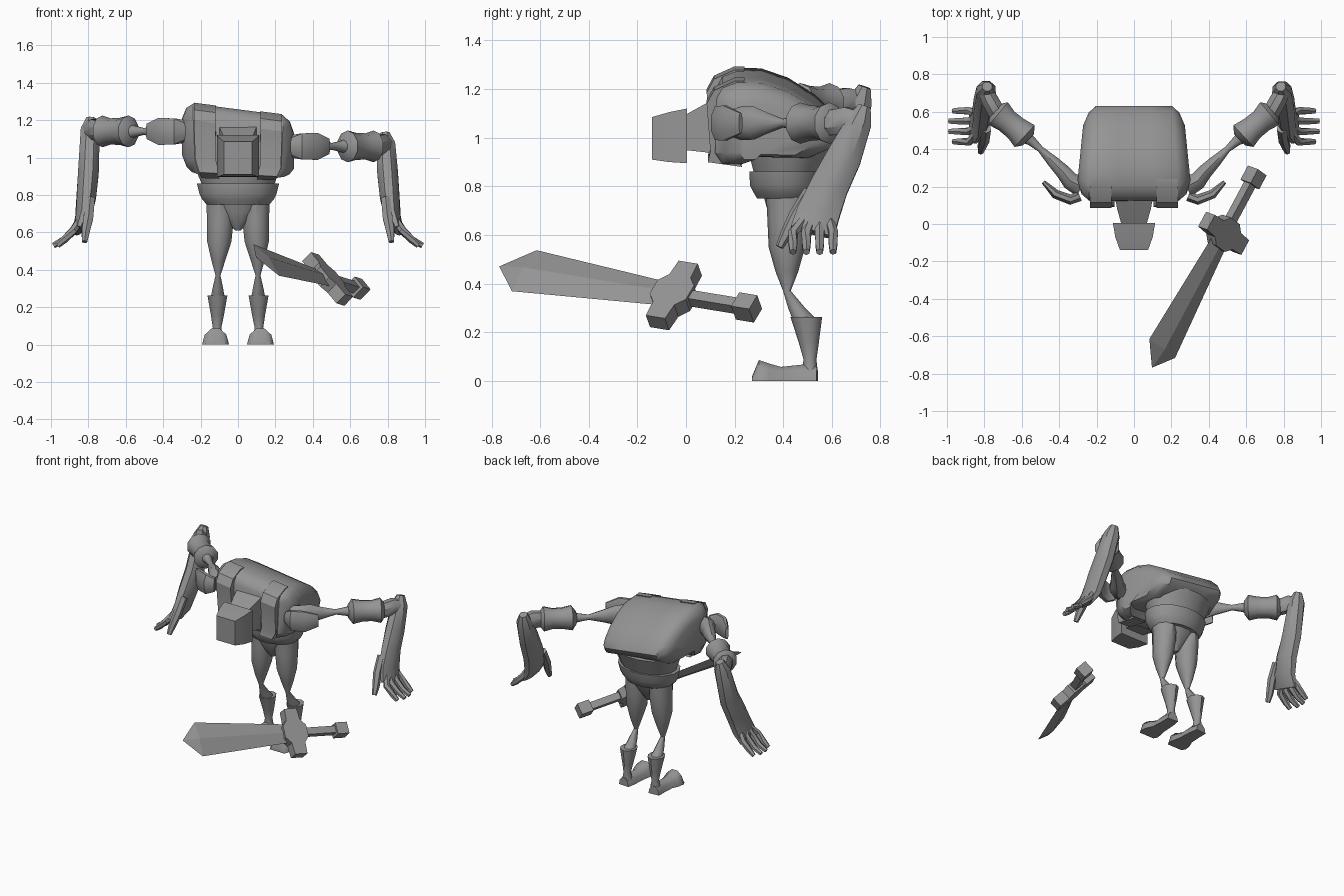
import bpy, bmesh, math
from mathutils import Vector

cube = bpy.data.objects.get("Cube")
if cube:
    bpy.data.objects.remove(cube, do_unlink=True)

grey = bpy.data.materials.new("plain_grey")
grey.use_nodes = True
grey.diffuse_color = (0.3, 0.3, 0.3, 1)
grey.node_tree.nodes["Principled BSDF"].inputs["Base Color"].default_value = (0.3, 0.3, 0.3, 1)


def loft(name, rings, angle=40):
    """Skin a list of equal rings and cap both ends."""
    bm = bmesh.new()
    rows = [[bm.verts.new(p) for p in ring] for ring in rings]
    n = len(rows[0])
    for a, b in zip(rows, rows[1:]):
        for i in range(n):
            j = (i + 1) % n
            bm.faces.new((a[i], a[j], b[j], b[i]))
    bm.faces.new(rows[0][::-1])
    bm.faces.new(rows[-1])
    bmesh.ops.recalc_face_normals(bm, faces=bm.faces[:])
    mesh = bpy.data.meshes.new(name)
    bm.to_mesh(mesh)
    bm.free()
    mesh.materials.append(grey)
    obj = bpy.data.objects.new(name, mesh)
    bpy.context.collection.objects.link(obj)
    bpy.ops.object.select_all(action='DESELECT')
    obj.select_set(True)
    bpy.context.view_layer.objects.active = obj
    bpy.ops.object.shade_smooth_by_angle(angle=math.radians(angle))


def tube(name, path, ref=(0, 0, 1), sides=10, flat=False, level=False, angle=40):
    """Elliptic tube; path items are (x, y, z, side radius, ref radius)."""
    pts = [Vector(p[:3]) for p in path]
    rings = []
    for i, p in enumerate(path):
        t = (pts[min(i + 1, len(pts) - 1)] - pts[max(i - 1, 0)]).normalized()
        if level:
            t = Vector((0, 0, 1))
        a = t.cross(Vector(ref)).normalized()
        b = a.cross(t)
        ring = []
        for k in range(sides):
            w = math.tau * (k if flat else k + 0.5) / sides
            lift = max(math.sin(w), 0) if flat else math.sin(w)
            ring.append(pts[i] + a * p[3] * math.cos(w) + b * p[4] * lift)
        rings.append(ring)
    loft(name, rings, angle)


def lean(x, y, z):
    """The upper body dips toward its left and narrows at the waist and back."""
    x *= min(1, 0.8 + max(z - 0.86, 0) * 1.6) * (1 - 0.33 * max(y - 0.2, 0))
    return Vector((x, y, z - 0.13 * x * min(1, max(z - 0.86, 0) * 8)))


# Torso: side profile carried across the body
profile = [(.27, .94), (.23, .9), (.15, .9), (.12, .96), (.125, 1.19), (.15, 1.235), (.21, 1.258),
           (.31, 1.255), (.42, 1.218), (.53, 1.15), (.605, 1.08), (.63, 1.03), (.61, .99), (.5, .93)]
stations = [(-.305, .6), (-.28, .86), (-.24, 1), (-.1, 1), (.1, 1), (.24, 1), (.28, .86), (.305, .6)]
loft("torso", [[lean(x, .37 + (y - .37) * s, 1.05 + (z - 1.05) * (s if z > 1 else .5 + s / 2)) for y, z in profile]
               for x, s in stations], 40)
tube("abdomen", [(0, .42, .84, .19, .14), (0, .425, .9, .215, .16), (0, .435, .98, .245, .185)],
     ref=(0, 1, 0), sides=16, level=True)

# Chest straps
strap = [(.23, .885), (.09, .91), (.1, .97), (.085, 1.17), (.115, 1.225), (.2, 1.263),
         (.24, 1.263), (.2, 1.15), (.2, .95)]
for side, s in (("left", 1), ("right", -1)):
    loft(side + "_chest_strap", [[lean(s * x, y, z) for y, z in strap] for x in (.12, .235)], 30)


# Neck and head
def box_loft(name, sections):
    loft(name, [[Vector((sx * w, y, z)) for sx, z in ((-1, lo), (1, lo), (1, hi), (-1, hi))]
                for y, w, lo, hi in sections], 30)


box_loft("neck", [(.16, .105, .92, 1.18), (.08, .09, .94, 1.14), (-.01, .065, .95, 1.09)])
box_loft("head", [(.005, .113, .895, 1.12), (-.07, .1, .9, 1.105), (-.14, .075, .91, 1.085)])

# Belt and hips
tube("belt", [(0, .415, .75, .17, .125), (0, .415, .775, .195, .14), (0, .415, .805, .21, .155),
              (0, .42, .862, .224, .162)], ref=(0, 1, 0), sides=16, level=True)
tube("hips", [(0, .41, .61, .015, .03), (0, .41, .66, .07, .06), (0, .415, .71, .12, .085), (0, .42, .78, .165, .11)],
     ref=(0, 1, 0), sides=12, level=True)

for side, s in (("left", 1), ("right", -1)):
    # Leg, boot and foot
    tube(side + "_thigh", [(s * .095, .42, .77, .077, .09), (s * .095, .42, .66, .075, .085),
                           (s * .1, .415, .55, .068, .075), (s * .105, .415, .45, .039, .047),
                           (s * .107, .415, .37, .014, .016), (s * .108, .455, .3, .03, .035),
                           (s * .108, .49, .25, .04, .05)],
         ref=(0, 1, 0), level=True)
    tube(side + "_boot", [(s * .11, .495, .262, .056, .065), (s * .11, .505, .16, .037, .042),
                          (s * .112, .51, .09, .024, .027), (s * .112, .51, .04, .035, .03)],
         ref=(0, 1, 0), level=True)
    tube(side + "_foot", [(s * .12, .54, 0, .04, .06), (s * .115, .48, 0, .045, .07), (s * .115, .39, 0, .05, .06),
                          (s * .12, .34, 0, .066, .075), (s * .12, .3, 0, .072, .09), (s * .12, .272, 0, .058, .02)],
         flat=True, angle=50)

    # Shoulder plate, upper arm and gauntlet
    h = 1.1 - s * .04
    tube(side + "_shoulder_plate", [(s * .29, .15, h, .03, .05), (s * .34, .13, h, .03, .075),
                                    (s * .42, .16, h, .027, .078), (s * .485, .225, h, .012, .045)], sides=8)
    tube(side + "_upper_arm", [(s * .28, .2, h, .06, .06), (s * .34, .23, h, .05, .07), (s * .38, .28, h, .042, .068),
                               (s * .43, .33, h, .034, .045), (s * .5, .4, h, .018, .018),
                               (s * .55, .445, h, .028, .03), (s * .62, .49, h, .05, .055)])
    tube(side + "_gauntlet", [(s * .565, .45, h, .045, .045), (s * .585, .47, h, .083, .085), (s * .63, .51, h, .07, .073),
                              (s * .68, .55, h, .068, .07), (s * .725, .59, h, .083, .085), (s * .745, .605, h, .05, .05)])

    # Long drooping forearm and hand
    tube(side + "_elbow", [(s * .73, .59, h, .05, .055), (s * .77, .66, h + .01, .05, .06),
                           (s * .80, .72, h, .042, .05)], sides=8)
    tube(side + "_forearm", [(s * .785, .735, h + .07, .028, .028), (s * .79, .715, h + .01, .055, .055),
                             (s * .8, .65, .92, .06, .078), (s * .81, .59, .8, .057, .085),
                             (s * .825, .545, .69, .047, .095), (s * .86, .52, .61, .025, .1)],
         ref=(0, 1, 0), sides=8)
    for i in range(4):
        y = .44 + i * .055
        reach = .95 + .04 * math.sin(math.pi * (i + .5) / 4)
        tube(f"{side}_finger_{i + 1}", [(s * .835, .5 + i * .027, .68, .022, .022), (s * .88, y, .61, .022, .022),
                                        (s * .93, y, .56, .02, .02), (s * reach, y, .53, .015, .015)], sides=6)
    tube(side + "_thumb", [(s * .79, .51, .78, .028, .028), (s * .8, .45, .68, .03, .028),
                           (s * .815, .41, .6, .024, .024), (s * .82, .385, .55, .016, .016)],
         ref=(0, 1, 0), sides=6)

# Sword, laid out along its own length (d), guard (g) and thickness (n)
start = Vector((.645, .26, .3))
d = Vector((-.55, -1.03, .17)).normalized()
g = Vector((.18, -.13, -.22))
g = (g - d * g.dot(d)).normalized()
n = d.cross(g)


def at(u, v, w):
    return start + d * u + g * v + n * w


def bar(name, u0, u1, r):
    loft(name, [[at(u, v * r, w * r) for v, w in ((-1, -1), (1, -1), (1, 1), (-1, 1))] for u in (u0, u1)], 20)


bar("sword_pommel", -.03, .055, .04)
bar("sword_grip", .05, .3, .024)
guard = [(-.045, -.16), (.045, -.16), (.05, -.08), (.085, -.04), (.085, .04), (.05, .08),
         (.045, .16), (-.045, .16), (-.05, .08), (-.085, .04), (-.085, -.04), (-.05, -.08)]
loft("sword_guard", [[at(.355 + u, v, w) for u, v in guard] for w in (-.035, .035)], 20)
loft("sword_blade", [[at(u, -v, 0), at(u, 0, w), at(u, v, 0), at(u, 0, -w)]
                     for u, v, w in ((.38, .063, .02), (1.06, .12, .02), (1.175, .003, .003))], 10)
